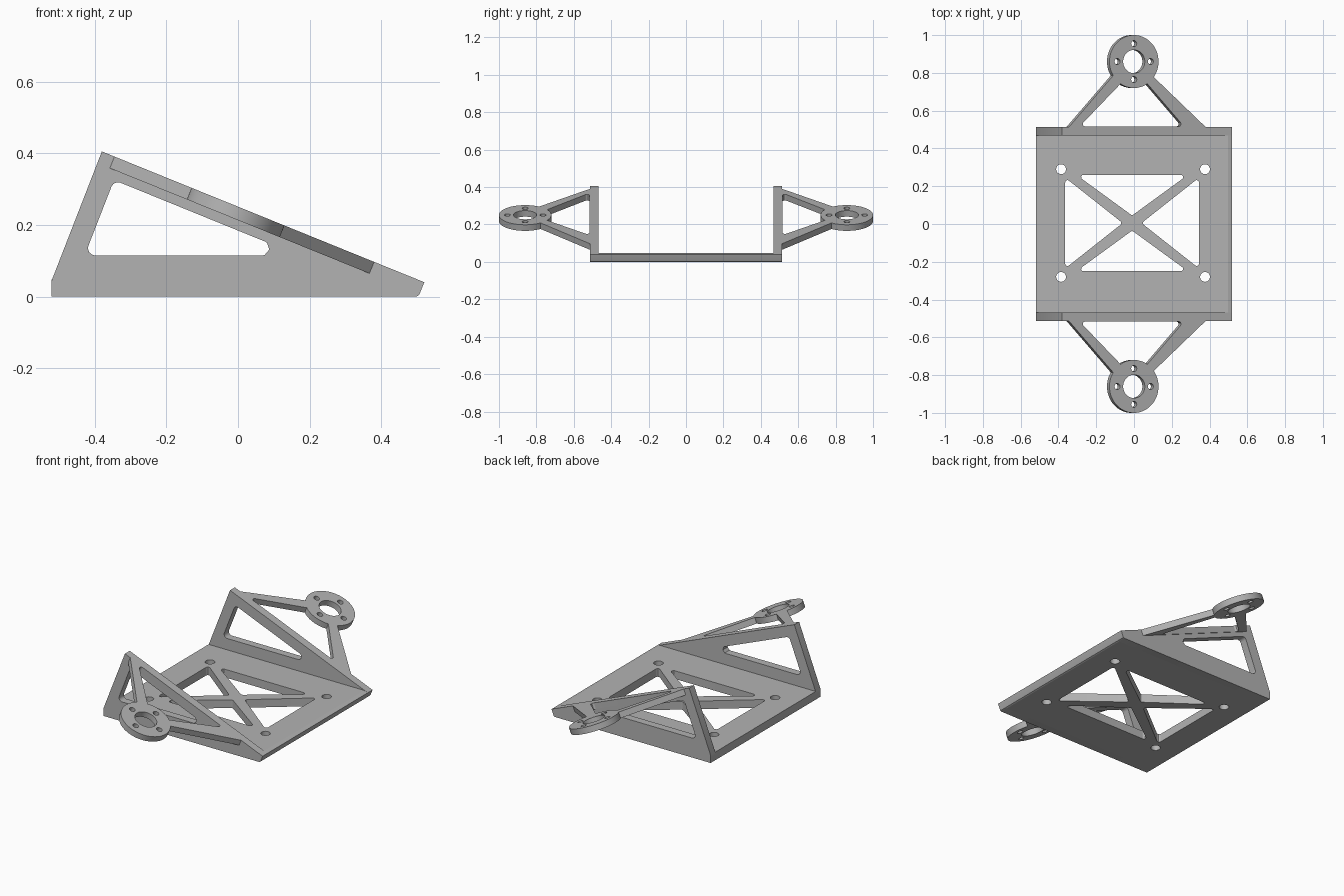
import bpy, bmesh
from math import cos, sin, tan, pi, radians, atan2
from mathutils import Matrix, Vector

cube = bpy.data.objects.get("Cube")
if cube:
    bpy.data.objects.remove(cube)

grey = bpy.data.materials.new("matte grey")
grey.use_nodes = True
GREY = (0.45, 0.45, 0.45, 1)
grey.diffuse_color = GREY
grey.node_tree.nodes["Principled BSDF"].inputs["Base Color"].default_value = GREY

EDGE = 0.513             # outer wall face
WALL = 0.045             # wall thickness
FLOOR = 0.048            # base thickness
ARM = 0.035              # arm thickness
PEAK, TOE = Vector((-0.38, 0.405)), Vector((0.52, 0.04))
SLOPE = atan2(PEAK.y - TOE.y, TOE.x - PEAK.x)


def arc(cx, cy, r, start=0, end=360, steps=40):
    """Points along an arc, angles in degrees; full circles are not closed twice."""
    n = steps if abs(end - start) == 360 else steps + 1
    angles = [radians(start + (end - start) * i / steps) for i in range(n)]
    return [(cx + r * cos(a), cy + r * sin(a)) for a in angles]


def fillet(points, r, steps=6):
    """Round every corner of a polygon."""
    out = []
    for i, p in enumerate(points):
        p = Vector(p)
        a = (Vector(points[i - 1]) - p).normalized()
        b = (Vector(points[(i + 1) % len(points)]) - p).normalized()
        half = a.angle(b) / 2
        middle = p + (a + b).normalized() * r / sin(half)
        first = p + a * r / tan(half) - middle
        last = p + b * r / tan(half) - middle
        for k in range(steps + 1):
            out.append(middle + first.lerp(last, k / steps).normalized() * r)
    return out


def plate(name, loops, depth, matrix):
    """Extrude an outline (first loop) with holes (other loops), centred on local z."""
    curve = bpy.data.curves.new(name, "CURVE")
    curve.dimensions, curve.fill_mode = "2D", "BOTH"
    curve.extrude = depth / 2
    for loop in loops:
        spline = curve.splines.new("POLY")
        spline.points.add(len(loop) - 1)
        for point, (x, y) in zip(spline.points, loop):
            point.co = (x, y, 0, 1)
        spline.use_cyclic_u = True
    temp = bpy.data.objects.new(name, curve)
    bpy.context.collection.objects.link(temp)
    bpy.context.view_layer.update()
    mesh = bpy.data.meshes.new_from_object(temp)
    bpy.data.objects.remove(temp)
    bpy.data.curves.remove(curve)

    bm = bmesh.new()
    bm.from_mesh(mesh)
    bmesh.ops.remove_doubles(bm, verts=bm.verts, dist=0.0001)
    bmesh.ops.transform(bm, matrix=matrix, verts=bm.verts)
    bmesh.ops.recalc_face_normals(bm, faces=bm.faces)
    bm.to_mesh(mesh)
    bm.free()
    mesh.materials.clear()
    mesh.materials.append(grey)
    obj = bpy.data.objects.new(name, mesh)
    bpy.context.collection.objects.link(obj)
    bpy.ops.object.select_all(action="DESELECT")
    obj.select_set(True)
    bpy.context.view_layer.objects.active = obj
    bpy.ops.object.shade_smooth_by_angle(angle=radians(30))
    return obj


upright = Matrix.Rotation(pi / 2, 4, "X")    # local y becomes world z

# Base plate with crossed struts and four screw holes
INNER = EDGE - WALL
LIP = 0.497
base = [[(-0.52, -INNER), (LIP, -INNER), (LIP, INNER), (-0.52, INNER)]]
cx, cy = -0.01, 0.005
for s in (-1, 1):
    base.append(fillet([(cx - 0.295, cy + s * 0.255), (cx + 0.295, cy + s * 0.255),
                        (cx, cy + s * 0.04)], 0.012))
    base.append(fillet([(cx + s * 0.354, cy - 0.24), (cx + s * 0.354, cy + 0.24),
                        (cx + s * 0.05, cy)], 0.012))
    for x in (-0.386, 0.376):
        base.append(arc(x, cy + s * 0.285, 0.026, steps=28))
plate("base_plate", base, FLOOR, Matrix.Translation((0, 0, FLOOR / 2)))

# Chamfered front lip of the base
toe = [(0.52, 0.04), (0.508, 0.01), (0.504, 0.003)]
plate("base_lip", [[(LIP, FLOOR)] + toe + [(LIP, 0)]], 2 * INNER, upright)

# Wall profile with its triangular window
wall = [(-0.52, 0), (LIP, 0)] + toe[::-1] + [PEAK, (-0.52, 0.045)]
window = fillet([(-0.428, 0.115), (0.17, 0.115), (-0.346, 0.325)], 0.02)

# Arm frame and mounting ring, drawn flat in the sloping plane
RING_Y, RING_R = 0.86, 0.14
outline = [(-0.372, EDGE), (0.41, EDGE)] + arc(0, RING_Y, RING_R, -36, 212, 60)
foot = fillet([(-0.31, EDGE + 0.004), (0.285, EDGE + 0.004), (0, 0.82)], 0.012)[:14]
gap = foot + arc(0, RING_Y, RING_R, -57, -123, 16)
arm = [outline, gap, arc(0, RING_Y, 0.062)]
for k in range(4):
    a = k * pi / 2
    arm.append(arc(0.095 * cos(a), RING_Y + 0.095 * sin(a), 0.016, steps=20))

ridge = PEAK.y + PEAK.x * tan(SLOPE)         # slope height at x = 0
tilt = (Matrix.Translation((0, 0, ridge)) @ Matrix.Rotation(SLOPE, 4, "Y")
        @ Matrix.Translation((0, 0, -ARM / 2)))

# One wall and one arm on each side
for side, s in (("front", -1), ("back", 1)):
    shift = Matrix.Translation((0, s * (EDGE - WALL / 2), 0))
    plate(side + "_wall", [wall, window], WALL, shift @ upright)
    plate(side + "_mount_arm", [[(x, s * y) for x, y in loop] for loop in arm], ARM, tilt)
